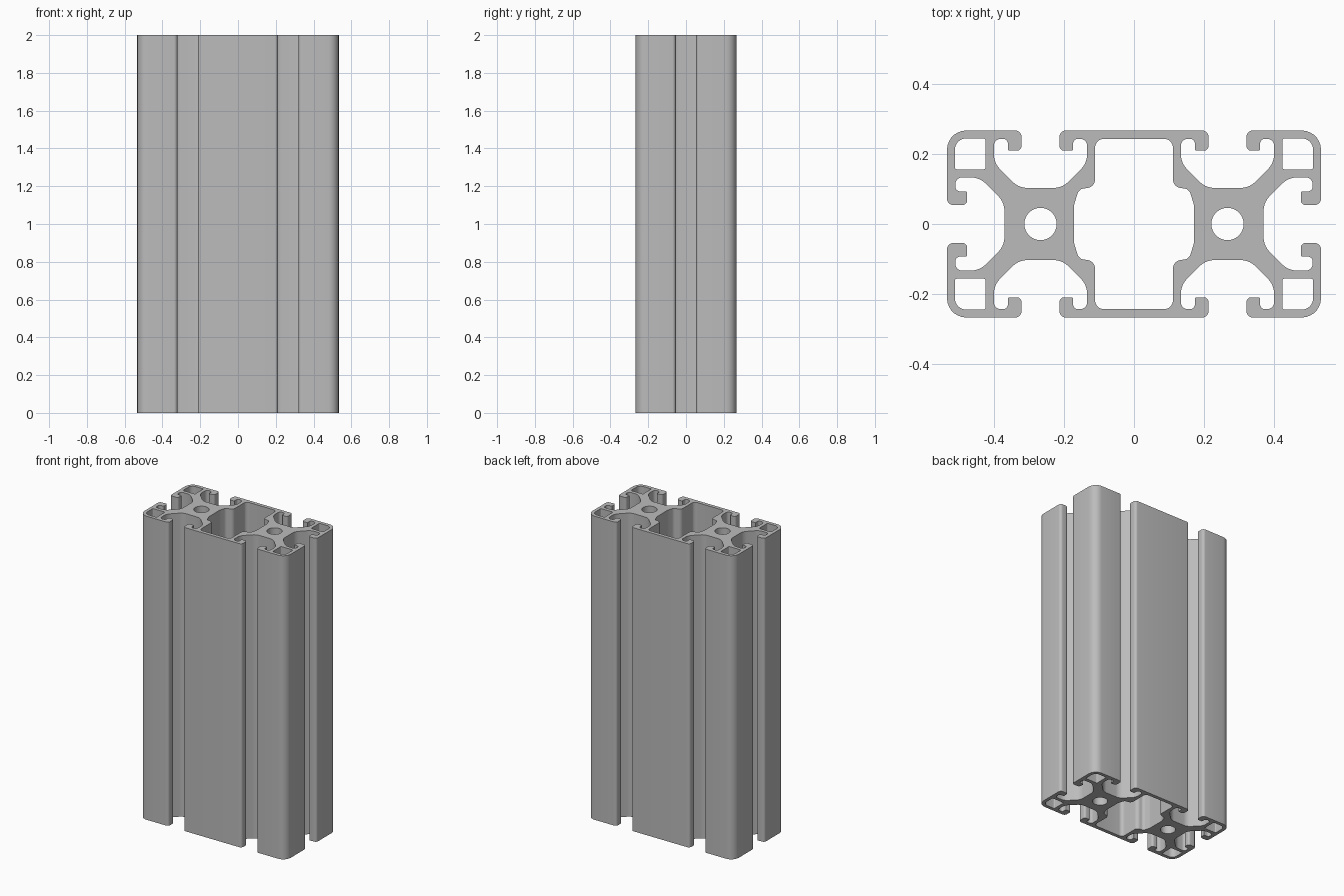
import bpy, bmesh, math
from mathutils import Vector

cube = bpy.data.objects.get("Cube")
if cube:
    bpy.data.objects.remove(cube, do_unlink=True)

HEIGHT = 2.0
CELL = 0.2667        # half width of one square cell, also the bore offset
BORE_RADIUS = 0.046


def fillet(corners, steps=7):
    """Closed loop of (x, y, radius) corners with every corner rounded by an arc."""
    loop = []
    count = len(corners)
    for i, (x, y, r) in enumerate(corners):
        p = Vector((x, y))
        a = Vector(corners[i - 1][:2]) - p
        b = Vector(corners[(i + 1) % count][:2]) - p
        limit = 0.49 * min(a.length, b.length)
        a.normalize()
        b.normalize()
        half = a.angle(b) / 2
        if r <= 0 or half > 1.56:
            loop.append(p)
            continue
        r = min(r, limit * math.tan(half))
        centre = p + (a + b).normalized() * (r / math.sin(half))
        start = p + a * (r / math.tan(half)) - centre
        sweep = math.pi - 2 * half
        if a.x * b.y - a.y * b.x > 0:
            sweep = -sweep
        for k in range(steps + 1):
            t = sweep * k / steps
            c, s = math.cos(t), math.sin(t)
            loop.append(centre + Vector((start.x * c - start.y * s,
                                         start.x * s + start.y * c)))
    return loop


def mirrored(quadrant):
    """Complete a clockwise quarter of corners to all four quarters."""
    right = quadrant + [(x, -y, r) for x, y, r in reversed(quadrant)]
    return right + [(-x, y, r) for x, y, r in reversed(right)]


# Half of a T-slot, from the floor outwards: (across, outward, radius)
half_slot = [(0.062, 0.103, 0.06), (0.133, 0.174, 0.06), (0.133, 0.243, 0.028),
             (0.093, 0.243, 0.014), (0.093, 0.209, 0.005),
             (0.054, 0.209, 0.014), (0.054, CELL, 0.018)]

# Outer outline: top slot, rounded corner, then half of the end slot
quarter = [(CELL - u, v, r) for u, v, r in reversed(half_slot)]
quarter += [(CELL + u, v, r) for u, v, r in half_slot]
quarter += [(2 * CELL, CELL, 0.055)]
quarter += [(CELL + v, u, r) for u, v, r in reversed(half_slot)]
loops = [fillet(mirrored(quarter))]

# Central chamber
chamber = [(0.111, 0.243, 0.025), (0.111, 0.105, 0.025),
           (0.157, 0.1, 0.022), (0.171, 0.055, 0.03)]
loops.append(fillet(mirrored(chamber)))

# Bores and corner pockets
for sx in (-1, 1):
    loops.append([Vector((sx * CELL + BORE_RADIUS * math.cos(math.tau * k / 40),
                          BORE_RADIUS * math.sin(math.tau * k / 40)))
                  for k in range(40)])
    for sy in (-1, 1):
        pocket = [(0.423, 0.156, 0.006), (0.511, 0.156, 0.006),
                  (0.511, 0.244, 0.032), (0.423, 0.244, 0.006)]
        loops.append(fillet([(sx * x, sy * y, r) for x, y, r in pocket]))

# Fill the section and extrude it to full height
bm = bmesh.new()
for loop in loops:
    verts = [bm.verts.new((p.x, p.y, 0)) for p in loop]
    for i, v in enumerate(verts):
        bm.edges.new((verts[i - 1], v))
bmesh.ops.remove_doubles(bm, verts=bm.verts, dist=0.0002)
bmesh.ops.triangle_fill(bm, edges=bm.edges[:], use_beauty=True, normal=(0, 0, 1))
result = bmesh.ops.extrude_face_region(bm, geom=bm.faces[:], use_keep_orig=True)
top = [g for g in result["geom"] if isinstance(g, bmesh.types.BMVert)]
bmesh.ops.translate(bm, verts=top, vec=(0, 0, HEIGHT))
bmesh.ops.recalc_face_normals(bm, faces=bm.faces[:])

mesh = bpy.data.meshes.new("slotted_rail")
bm.to_mesh(mesh)
bm.free()
rail = bpy.data.objects.new("slotted_rail", mesh)
bpy.context.collection.objects.link(rail)

# Aluminium grey
grey = bpy.data.materials.new("aluminium_grey")
grey.use_nodes = True
colour = (0.5, 0.5, 0.5, 1)
grey.diffuse_color = colour
grey.node_tree.nodes["Principled BSDF"].inputs["Base Color"].default_value = colour
mesh.materials.append(grey)

bpy.ops.object.select_all(action="DESELECT")
rail.select_set(True)
bpy.context.view_layer.objects.active = rail
bpy.ops.object.shade_smooth_by_angle(angle=math.radians(30))
